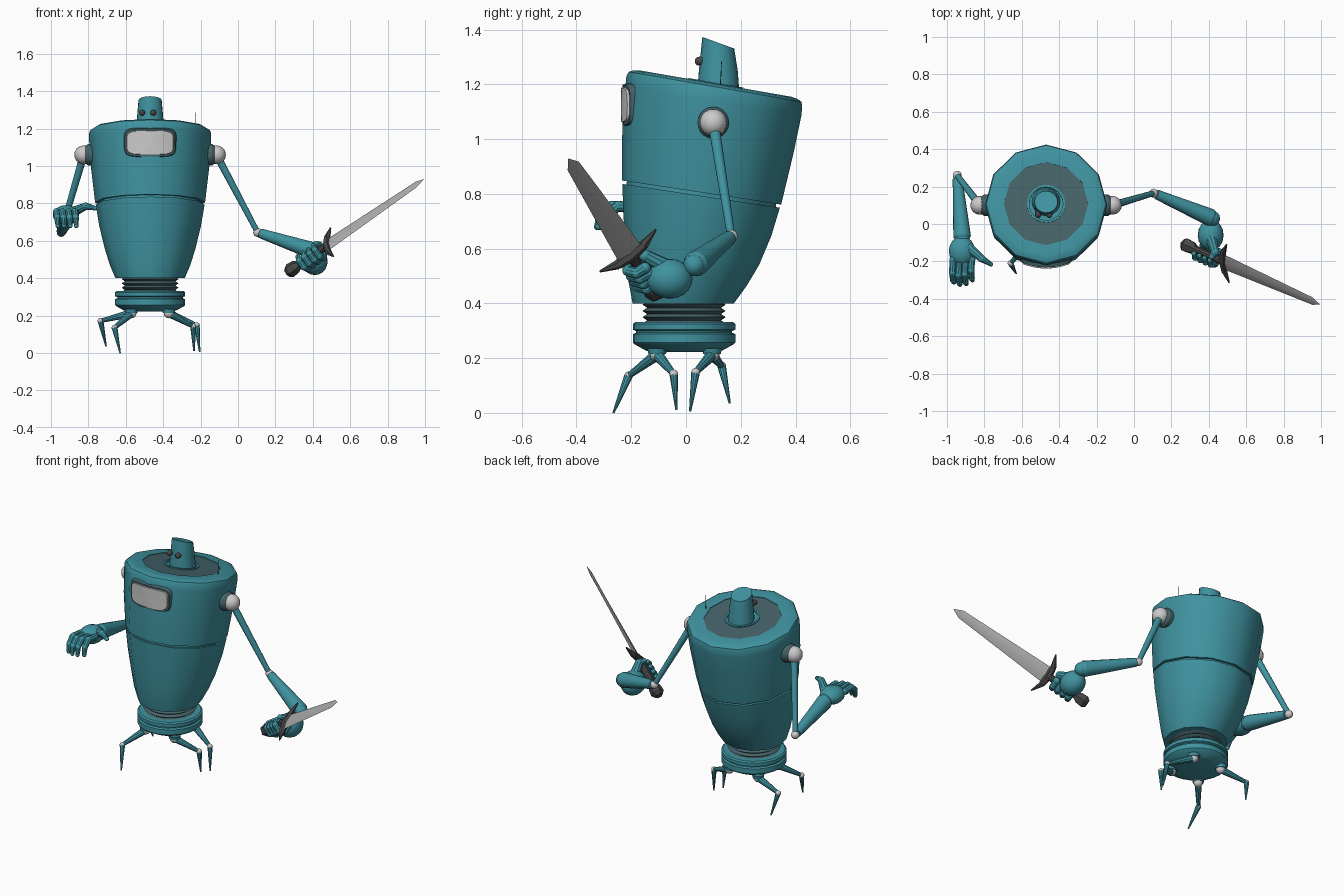
import bpy, bmesh, math
from mathutils import Vector, Matrix

cube = bpy.data.objects.get("Cube")
if cube:
    bpy.data.objects.remove(cube)

made = []


def material(name, color):
    m = bpy.data.materials.new(name)
    m.use_nodes = True
    m.diffuse_color = (*color, 1)
    m.node_tree.nodes["Principled BSDF"].inputs["Base Color"].default_value = (*color, 1)
    return m


TEAL = material("teal paint", (0.05, 0.29, 0.35))
SLATE = material("slate panel", (0.06, 0.125, 0.14))
LIGHT = material("light grey joint", (0.6, 0.59, 0.59))
STEEL = material("steel blade", (0.42, 0.42, 0.42))
DARK = material("dark grey grip", (0.065, 0.065, 0.065))


def finish(name, bm, mat):
    bmesh.ops.recalc_face_normals(bm, faces=bm.faces)
    mesh = bpy.data.meshes.new(name)
    bm.to_mesh(mesh)
    bm.free()
    mesh.materials.append(mat)
    ob = bpy.data.objects.new(name, mesh)
    bpy.context.collection.objects.link(ob)
    made.append(ob)
    return ob


def lathe(name, rings, mat, sides=12, cx=-0.47, cap=True):
    """Loft tilted circles given as (centre y, centre z, radius, tilt)."""
    bm = bmesh.new()
    loops = []
    for cy, z, r, t in rings:
        loop = []
        for i in range(sides):
            a = 2 * math.pi * i / sides
            c = r * math.cos(a)
            loop.append(bm.verts.new((cx + r * math.sin(a), cy + c * math.cos(t), z - c * math.sin(t))))
        loops.append(loop)
    for a, b in zip(loops, loops[1:]):
        for i in range(sides):
            j = (i + 1) % sides
            bm.faces.new((a[i], a[j], b[j], b[i]))
    if cap:
        bm.faces.new(loops[0])
        bm.faces.new(loops[-1])
    return finish(name, bm, mat)


def add_ball(bm, p, r, scale=(1, 1, 1)):
    mat = Matrix.Translation(Vector(p)) @ Matrix.Diagonal((*scale, 1))
    bmesh.ops.create_uvsphere(bm, u_segments=16, v_segments=10, radius=r, matrix=mat)


def ball(name, p, r, mat, scale=(1, 1, 1)):
    bm = bmesh.new()
    add_ball(bm, p, r, scale)
    return finish(name, bm, mat)


def limb(name, pts, radii, mat, sides=12, round_joints=True):
    """Tapered tubes through points, with rounded joints."""
    bm = bmesh.new()
    pts = [Vector(p) for p in pts]
    for p, q, r1, r2 in zip(pts, pts[1:], radii, radii[1:]):
        d = q - p
        rot = d.to_track_quat('Z', 'Y').to_matrix().to_4x4()
        bmesh.ops.create_cone(bm, cap_ends=True, segments=sides, radius1=r1, radius2=r2, depth=d.length,
                              matrix=Matrix.Translation((p + q) / 2) @ rot)
    if round_joints:
        for p, r in zip(pts, radii):
            add_ball(bm, p, r)
    return finish(name, bm, mat)


# Hull: leaning barrel with a seam groove and rounded rim
TILT = 0.172


def on_axis(h):
    """Centre of the tilted lid, raised by h along its axis."""
    return 0.107 + h * math.sin(TILT), 1.195 + h * math.cos(TILT)


def lid(h, r):
    return (*on_axis(h), r, TILT)


lathe("hull", [(-0.01, 0.40, 0.185, 0), (0.005, 0.47, 0.215, 0.04), (0.025, 0.56, 0.243, 0.08),
               (0.042, 0.68, 0.272, 0.12), (0.055, 0.793, 0.291, 0.15), (0.055, 0.793, 0.276, 0.15),
               (0.057, 0.805, 0.276, 0.15), (0.057, 0.805, 0.294, 0.15), (0.08, 1.0, 0.317, 0.165),
               (0.1, 1.14, 0.326, TILT), lid(-0.02, 0.326), lid(-0.004, 0.32), lid(0.004, 0.305),
               lid(0.008, 0.28), lid(0.008, 0.225), lid(0, 0.225)], TEAL)
lathe("lid_panel", [lid(0, 0.228), lid(0.005, 0.228), lid(0.005, 0.1)], SLATE, cap=False)
lathe("hatch_collar", [lid(0.0, 0.102), lid(0.011, 0.102), lid(0.011, 0.09), lid(0.0005, 0.09)], TEAL, 24)

# Periscope with slanted top and two lenses
lathe("periscope", [(0.118, 1.17, 0.077, 0), (0.118, 1.25, 0.071, 0), (0.118, 1.352, 0.062, 0.35)], TEAL, 20)
for side in (-1, 1):
    x = -0.485 + 0.03 * side + 0.002
    limb("periscope_lens", [(x, 0.08, 1.285), (x, 0.048, 1.285)], [0.016, 0.016], DARK)
limb("antenna", [(-0.228, 0.125, 1.18), (-0.228, 0.13, 1.285)], [0.002, 0.001], DARK, 6)


# Visor: rounded plates wrapped round the hull front
def wrapped_plate(name, w, h, out, mat, n=48):
    bm = bmesh.new()
    radius = 0.328 + out
    loops = []
    for s in (1.0, 0.93, 0.7, 0.4, 0.1):
        loop = []
        for i in range(n):
            a = 2 * math.pi * i / n
            c, q = math.cos(a), math.sin(a)
            x = w * s * math.copysign(abs(c) ** 0.42, c)
            z = h * s * math.copysign(abs(q) ** 0.42, q)
            drop = 0.02 if s == 1.0 else 0
            loop.append(bm.verts.new((-0.47 + x, 0.1 + drop - math.sqrt(radius ** 2 - x * x), 1.125 + z)))
        loops.append(loop)
    for a, b in zip(loops, loops[1:]):
        for i in range(n):
            j = (i + 1) % n
            bm.faces.new((a[i], a[j], b[j], b[i]))
    bm.faces.new(loops[-1])
    return finish(name, bm, mat)


wrapped_plate("visor_frame", 0.144, 0.079, 0.004, SLATE)
wrapped_plate("visor", 0.133, 0.067, 0.01, LIGHT)

# Waist bellows and base ring
ribs = [(-0.007, 0.315 + 0.0115 * i, 0.152 if i % 2 else 0.135, 0) for i in range(9)]
lathe("waist_bellows", ribs, SLATE, 24)
lathe("base_ring", [(-0.007, z, r, 0) for z, r in
                    ((0.222, 0.12), (0.228, 0.14), (0.25, 0.18), (0.257, 0.187), (0.288, 0.187), (0.293, 0.175),
                     (0.299, 0.175), (0.304, 0.187), (0.325, 0.187), (0.332, 0.178), (0.332, 0.14))], TEAL, 24)

# Four claw legs: hip, knee, foot
LEGS = {"front_right": ((-0.57, -0.105), (-0.66, -0.21, 0.135), (-0.63, -0.265, 0)),
        "back_right": ((-0.57, 0.095), (-0.735, 0.13, 0.172), (-0.705, 0.16, 0.035)),
        "front_left": ((-0.37, -0.105), (-0.24, -0.045, 0.142), (-0.235, -0.035, 0.01)),
        "back_left": ((-0.37, 0.095), (-0.22, 0.035, 0.148), (-0.205, 0.015, 0.006))}
for tag, (hip, knee, foot) in LEGS.items():
    hip = (*hip, 0.213)
    ball(tag + "_hip", hip, 0.027, LIGHT)
    limb(tag + "_hip_mount", [(*hip[:2], 0.235), (*hip[:2], 0.215)], [0.036, 0.032], TEAL, 12, False)
    limb(tag + "_thigh", [hip, knee], [0.022, 0.011], TEAL, 10, False)
    ball(tag + "_knee", knee, 0.016, LIGHT)
    limb(tag + "_claw", [knee, foot], [0.016, 0.004], TEAL, 10, False)


# Arms: socket, shoulder ball, thin upper arm, flared forearm
def arm(tag, side, elbow, wrist):
    x = -0.47 + side * 0.355
    limb(tag + "_socket", [(x - side * 0.07, 0.1, 1.06), (x - side * 0.025, 0.1, 1.06), (x - side * 0.01, 0.1, 1.06)],
         [0.058, 0.058, 0.048], SLATE, 20, False)
    shoulder = Vector((x, 0.1, 1.06))
    ball(tag + "_shoulder", shoulder, 0.05, LIGHT)
    limb(tag + "_upper_arm", [shoulder, elbow], [0.021, 0.015], TEAL)
    ball(tag + "_elbow", elbow, 0.024, LIGHT)
    e, w = Vector(elbow), Vector(wrist)
    limb(tag + "_forearm", [e.lerp(w, 0.05), e.lerp(w, 0.96), w], [0.026, 0.047, 0.04], TEAL, 16, False)
    ball(tag + "_wrist", w, 0.04, TEAL)


arm("left", 1, (0.105, 0.165, 0.645), (0.42, 0.03, 0.54))
arm("right", -1, (-0.945, 0.26, 0.645), (-0.918, -0.08, 0.725))

# Right hand, open with drooping fingers
ball("right_palm", (-0.92, -0.145, 0.738), 0.07, TEAL, (1, 1.15, 0.75))
for i, reach in enumerate((0.0, 0.012, 0.008, -0.012)):
    x = -0.967 + 0.033 * i
    limb("right_finger", [(x, -0.19, 0.75), (x - 0.004, -0.26 - reach, 0.755), (x, -0.3 - reach, 0.725),
                          (x + 0.004, -0.312 - reach, 0.68)], [0.02, 0.019, 0.017, 0.012], TEAL, 10)
limb("right_thumb", [(-0.88, -0.13, 0.755), (-0.815, -0.185, 0.785), (-0.765, -0.215, 0.775)],
     [0.028, 0.02, 0.012], TEAL, 10)

# Sword frame: along the blade, across its width, through its thickness
guard = Vector((0.475, -0.2, 0.575))
tip = Vector((0.995, -0.43, 0.93))
along = (tip - guard).normalized()
across = Vector((-0.04, 0.215, 0.135))
across = (across - along * across.dot(along)).normalized()
thick = along.cross(across)
length = (tip - guard).length


def at(a, b=0.0, c=0.0):
    return guard + along * a + across * b + thick * c


# Blade with a diamond section and a pointed end
bm = bmesh.new()
sections = []
for a, w in ((0, 0.052), (length * 0.92, 0.026)):
    sections.append([bm.verts.new(at(a, b, c)) for b, c in ((w, 0), (0, 0.008), (-w, 0), (0, -0.008))])
point = bm.verts.new(tip)
bm.faces.new(sections[0])
for i in range(4):
    j = (i + 1) % 4
    bm.faces.new((sections[0][i], sections[0][j], sections[1][j], sections[1][i]))
    bm.faces.new((sections[1][i], sections[1][j], point))
finish("sword_blade", bm, STEEL)

limb("sword_guard", [at(0.035, 0.128), at(0.005, 0.06), at(0, 0), at(0.005, -0.06), at(0.035, -0.128)],
     [0.004, 0.018, 0.023, 0.018, 0.004], DARK, 6, False)
limb("sword_grip", [at(-0.25), at(0)], [0.021, 0.021], DARK, 10, False)
limb("sword_pommel", [at(-0.275), at(-0.255), at(-0.215), at(-0.19)], [0.025, 0.04, 0.036, 0.022], DARK, 6, False)

# Left hand wrapped round the grip
palm = Vector((0.41, -0.06, 0.49))
ball("left_palm", palm, 0.073, TEAL, (0.95, 1.15, 1.0))
grip = at(-0.1)
u = palm - grip
u = (u - along * u.dot(along)).normalized()
v = along.cross(u)
if v.z > 0:
    v.negate()


def curl(s, angles, r):
    return [at(s) + (u * math.cos(a) + v * math.sin(a)) * r for a in angles]


for i in range(4):
    limb("left_finger", curl(-0.165 + 0.036 * i, (0.35, 1.25, 2.2, 3.2, 4.0), 0.042),
         [0.021, 0.02, 0.019, 0.017, 0.013], TEAL, 10)
limb("left_thumb", [palm + Vector((0, -0.01, 0.04))] + curl(-0.05, (-0.9, -1.7), 0.042),
     [0.032, 0.023, 0.015], TEAL, 10)

# Smooth shading with sharp edges kept
bpy.ops.object.select_all(action='DESELECT')
for ob in made:
    ob.select_set(True)
bpy.context.view_layer.objects.active = made[0]
bpy.ops.object.shade_smooth_by_angle(angle=math.radians(35))
